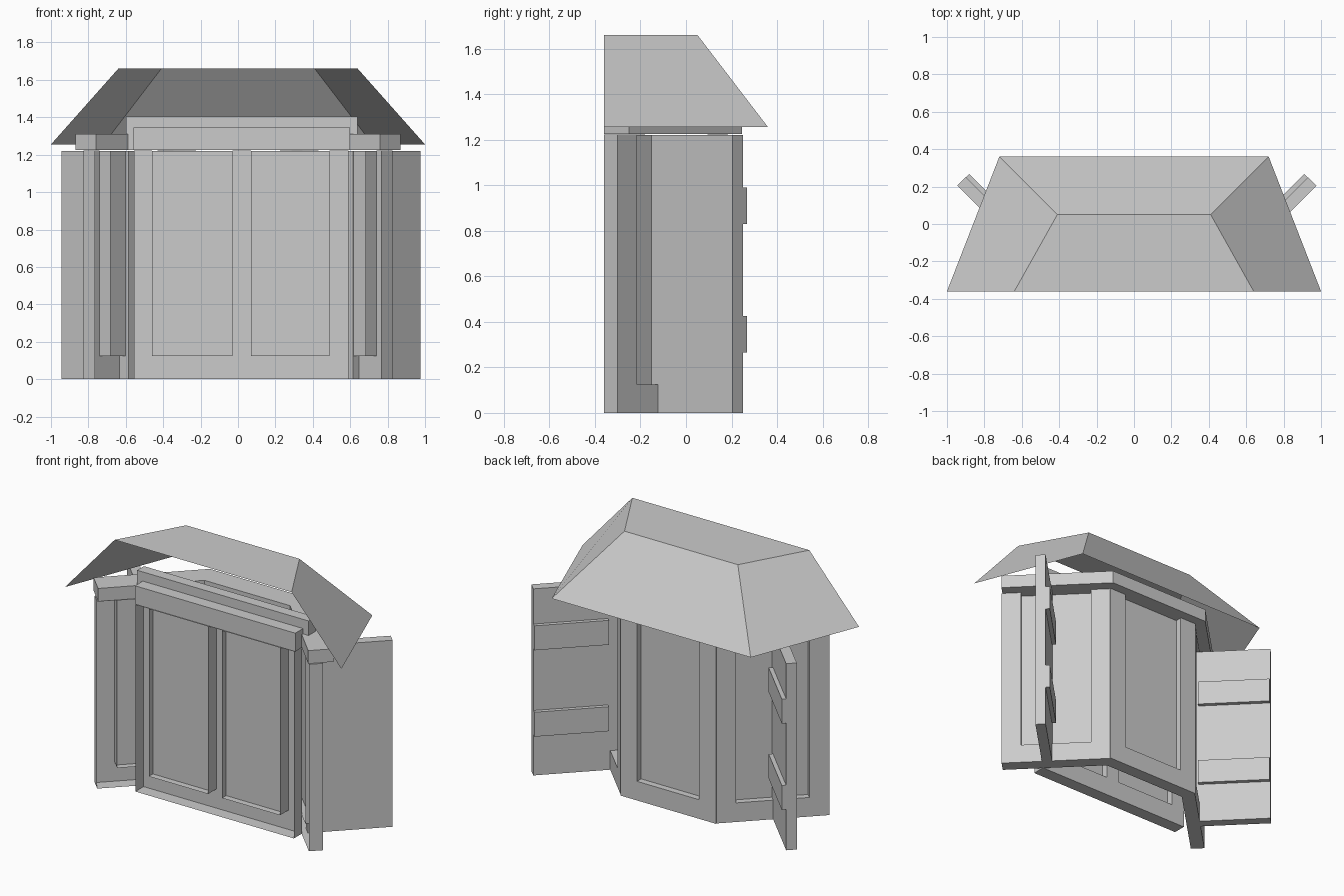
import bpy, bmesh, math
from mathutils import Vector

if "Cube" in bpy.data.objects:
    bpy.data.objects.remove(bpy.data.objects["Cube"])

S = math.sqrt(0.5)
TOP = 1.222      # top of the wall shells
SILL = 0.125     # bottom of the panes
DEPTH = 0.085    # wall thickness


def make(name, polys):
    """Object from a list of polygons, each a list of 3D points."""
    bm = bmesh.new()
    for p in polys:
        bm.faces.new([bm.verts.new(v) for v in p])
    bmesh.ops.remove_doubles(bm, verts=bm.verts, dist=0.0005)
    bmesh.ops.recalc_face_normals(bm, faces=bm.faces)
    me = bpy.data.meshes.new(name)
    bm.to_mesh(me)
    bm.free()
    ob = bpy.data.objects.new(name, me)
    bpy.context.collection.objects.link(ob)
    return ob


def prism(name, pts, z0, z1):
    """Closed prism over a plan outline."""
    n = len(pts)
    lo = [(x, y, z0) for x, y in pts]
    hi = [(x, y, z1) for x, y in pts]
    sides = [[lo[i], lo[(i + 1) % n], hi[(i + 1) % n], hi[i]] for i in range(n)]
    return make(name, sides + [lo[::-1], hi])


def plan_box(name, o, u, v, u0, u1, v0, v1, z0, z1):
    """Box with plan axes u, v starting at o."""
    o, u, v = Vector(o), Vector(u), Vector(v)
    pts = [o + u * a + v * b for a, b in ((u0, v0), (u1, v0), (u1, v1), (u0, v1))]
    return prism(name, [(p.x, p.y) for p in pts], z0, z1)


def wall(name, o, u, v, width, openings):
    """Open-backed wall shell; each opening is a tube with a pane at mid depth."""
    o, u, v = Vector(o), Vector(u), Vector(v)

    def P(a, d, z):
        p = o + u * a + v * d
        return (p.x, p.y, z)

    def sheet(a, b, d, z0, z1):
        return [P(a, d, z0), P(b, d, z0), P(b, d, z1), P(a, d, z1)]

    def ring(a, b, z0, z1):
        f, k = sheet(a, b, 0, z0, z1), sheet(a, b, DEPTH, z0, z1)
        return [[f[i], f[(i + 1) % 4], k[(i + 1) % 4], k[i]] for i in range(4)]

    polys = ring(0, width, 0, TOP)
    x = 0
    for a, b in openings:
        polys += [sheet(x, a, 0, 0, TOP), sheet(a, b, 0, 0, SILL)]
        polys += ring(a, b, SILL, TOP - 0.002)
        polys.append(sheet(a, b, DEPTH / 2, SILL, TOP - 0.002))
        x = b
    polys.append(sheet(x, width, 0, 0, TOP))
    return make(name, polys)


# bay walls: centre, two angled sides, and the wide double window behind
wall("bay_centre_wall", (-0.345, 0.185), (1, 0), (0, -1), 0.69, [(0.12, 0.57)])
wall("inner_double_window", (-0.557, -0.18), (1, 0), (0, -1), 1.147,
     [(0.097, 0.527), (0.627, 1.047)])
for s, side in ((-1, "left"), (1, "right")):
    wall(f"bay_{side}_wall", (s * 0.345, 0.18), (s * S, -S), (-s * S, -S), 0.68,
         [(0.12, 0.56)])
    # top trim over the angled wall
    prism(f"{side}_top_trim", [(s * 0.87, -0.25), (s * 0.375, 0.245),
                               (s * 0.31, 0.095), (s * 0.76, -0.36)], TOP + 0.003, 1.31)
    # open shutter with two battens on its outer face
    dx = 0.03 if s < 0 else 0
    o, u, v = (s * 0.975 + dx, 0.205), (-s * S, -S), (-s * S, S)
    plan_box(f"{side}_shutter", o, u, v, 0, 0.51, 0, 0.064, 0, 1.22)
    for z in (0.265, 0.83):
        plan_box(f"{side}_shutter_batten", o, u, v, 0.002, 0.45, 0.06, 0.09, z, z + 0.16)

# centre trim and stepped header of the double window
prism("centre_top_trim", [(-0.375, 0.245), (0.375, 0.245), (0.31, 0.095), (-0.31, 0.095)],
      TOP + 0.003, 1.31)
plan_box("header_lower_step", (0, 0), (1, 0), (0, 1), -0.56, 0.6, -0.265, -0.18, TOP + 0.003, 1.345)
plan_box("header_upper_step", (0, 0), (1, 0), (0, 1), -0.6, 0.64, -0.185, -0.115, TOP + 0.003, 1.405)

# hipped roof shell, open underneath and at the house side
eave = [(-1, -0.36, 1.255), (-0.72, 0.36, 1.255), (0.72, 0.36, 1.255), (1, -0.36, 1.255)]
top = [(-0.64, -0.36, 1.66), (-0.41, 0.05, 1.66), (0.41, 0.05, 1.66), (0.64, -0.36, 1.66)]
make("roof", [[eave[i], eave[i + 1], top[i + 1], top[i]] for i in range(3)] + [top])
